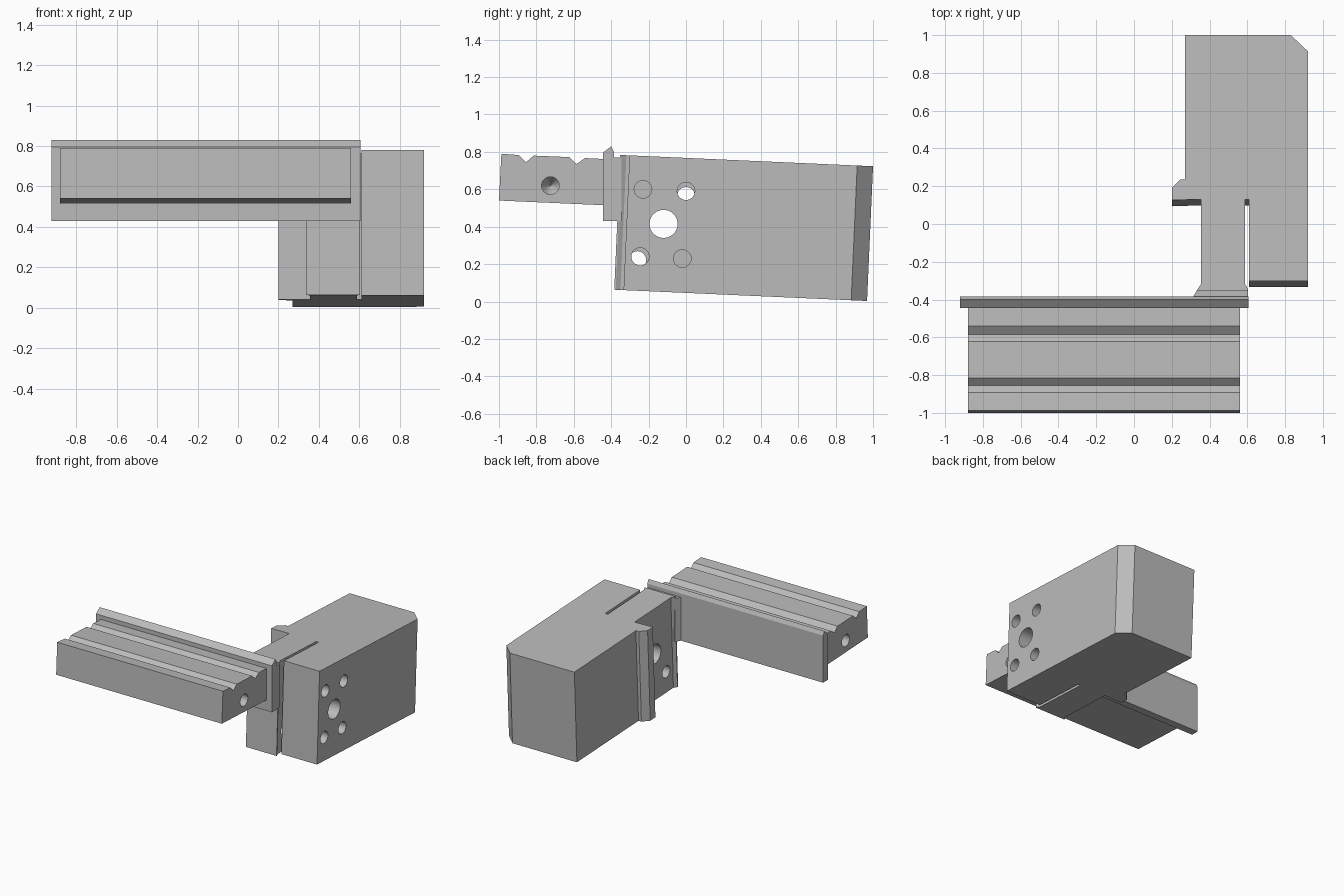
import bpy, bmesh, math
from mathutils import Matrix, Vector

cube = bpy.data.objects.get("Cube")
if cube:
    bpy.data.objects.remove(cube, do_unlink=True)

metal = bpy.data.materials.new("plain_grey")
metal.use_nodes = True
GREY = (0.5, 0.5, 0.5, 1)
metal.diffuse_color = GREY
metal.node_tree.nodes["Principled BSDF"].inputs["Base Color"].default_value = GREY


def add_object(name, bm):
    bmesh.ops.recalc_face_normals(bm, faces=bm.faces)
    mesh = bpy.data.meshes.new(name)
    bm.to_mesh(mesh)
    bm.free()
    mesh.materials.append(metal)
    ob = bpy.data.objects.new(name, mesh)
    bpy.context.collection.objects.link(ob)
    return ob


def prism(name, outline, lo, hi, axis):
    """Extrude an (x, y) outline along z, or a (y, z) outline along x."""
    bm = bmesh.new()
    place = (lambda a, b: (a, b, lo)) if axis == "z" else (lambda a, b: (lo, a, b))
    face = bm.faces.new([bm.verts.new(place(a, b)) for a, b in outline])
    moved = bmesh.ops.extrude_face_region(bm, geom=[face])["geom"]
    step = Vector((0, 0, hi - lo)) if axis == "z" else Vector((hi - lo, 0, 0))
    bmesh.ops.translate(bm, vec=step, verts=[v for v in moved if isinstance(v, bmesh.types.BMVert)])
    return add_object(name, bm)


def drill(target, y, z, x0, x1, r0, r1):
    """Cut a round hole along x, from radius r0 at x0 to r1 at x1."""
    bm = bmesh.new()
    turn = Matrix.Translation(((x0 + x1) / 2, y, z)) @ Matrix.Rotation(math.pi / 2, 4, "Y")
    bmesh.ops.create_cone(bm, cap_ends=True, segments=48, radius1=r0, radius2=r1,
                          depth=x1 - x0, matrix=turn)
    cutter = add_object("hole_cutter", bm)
    cutter.hide_render = True
    mod = target.modifiers.new("hole", "BOOLEAN")
    mod.operation, mod.solver, mod.object = "DIFFERENCE", "EXACT", cutter
    bpy.context.view_layer.objects.active = target
    bpy.ops.object.modifier_apply(modifier=mod.name)
    bpy.data.objects.remove(cutter, do_unlink=True)


# Tilted block with side lip, two slots and a flanged tongue
plan = [(.92, -.303), (.92, .915), (.83, 1), (.27, 1), (.27, .235), (.245, .235),
        (.2, .19), (.2, .125), (.355, .13), (.355, -.32), (.337, -.345), (.337, -.353),
        (.603, -.353), (.603, -.345), (.588, -.32), (.588, .13), (.61, .13), (.61, -.303)]
block = prism("slotted_block", [(x, y - 1) for x, y in plan], 0, .721, "z")
block.location = (0, .968, .003)
block.rotation_euler.x = math.radians(-2.55)
bpy.context.view_layer.update()

# Central bore, outer bolt holes and offset tongue holes
SMALL = .047
drill(block, -.12, .415, .25, 1, .075, .075)
for y, z in ((-.23, .6), (0, .59), (-.02, .23), (-.245, .24)):
    drill(block, y, z, .6, 1, SMALL, SMALL)
for y, z in ((0, .565), (-.26, .222)):
    drill(block, y, z, .25, .6, SMALL, SMALL)

# Web joining the tongue to the plate
prism("joining_web", [(.31, -.39), (.337, -.345), (.603, -.345), (.605, -.39)], .43, .77, "z")

# Upright plate with a ridged top edge
prism("back_plate", [(-.445, .43), (-.385, .43), (-.385, .8), (-.4, .83), (-.445, .795)],
      -.922, .606, "x")

# Grooved rail with blind holes in both ends
rail = prism("grooved_rail", [(-1, .54), (-.44, .515), (-.44, .762), (-.54, .767), (-.585, .735),
                              (-.623, .772), (-.815, .78), (-.855, .745), (-.893, .783),
                              (-.987, .79)], -.88, .56, "x")
drill(rail, -.725, .62, .45, .6, SMALL, SMALL)
drill(rail, -.725, .62, .38, .4501, .004, SMALL)
drill(rail, -.725, .62, -.92, -.77, SMALL, SMALL)
drill(rail, -.725, .62, -.7701, -.7, SMALL, .004)

# Smooth the bores and keep every edge crisp
bpy.ops.object.select_all(action="DESELECT")
for ob in (block, rail):
    ob.select_set(True)
bpy.context.view_layer.objects.active = block
bpy.ops.object.shade_smooth_by_angle(angle=math.radians(20))
